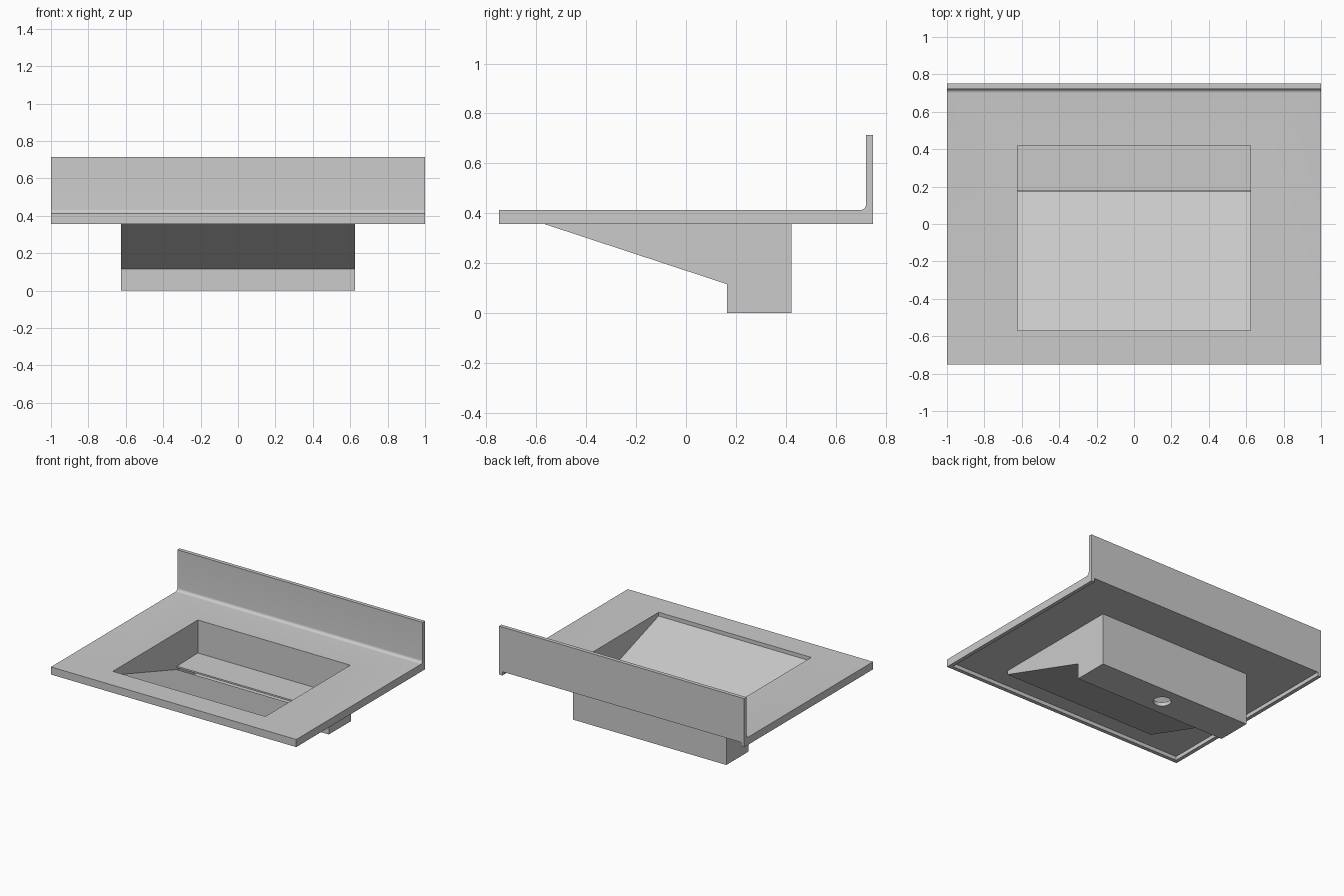
import bpy, bmesh, math

if "Cube" in bpy.data.objects:
    bpy.data.objects.remove(bpy.data.objects["Cube"])


def extrude_profile(name, pts, x0, x1):
    """Extrude a closed (y, z) profile from x0 to x1."""
    bm = bmesh.new()
    face = bm.faces.new([bm.verts.new((x0, y, z)) for y, z in pts])
    res = bmesh.ops.extrude_face_region(bm, geom=[face])
    new = [v for v in res["geom"] if isinstance(v, bmesh.types.BMVert)]
    bmesh.ops.translate(bm, verts=new, vec=(x1 - x0, 0, 0))
    bmesh.ops.recalc_face_normals(bm, faces=bm.faces[:])
    mesh = bpy.data.meshes.new(name)
    bm.to_mesh(mesh)
    bm.free()
    ob = bpy.data.objects.new(name, mesh)
    bpy.context.collection.objects.link(ob)
    return ob


def box(name, x0, x1, y0, y1, z0, z1):
    return extrude_profile(name, [(y0, z0), (y1, z0), (y1, z1), (y0, z1)], x0, x1)


def cut(ob, cutter):
    """Subtract cutter from ob, then drop the cutter."""
    mod = ob.modifiers.new("cut", "BOOLEAN")
    mod.operation = "DIFFERENCE"
    mod.solver = "EXACT"
    mod.object = cutter
    cutter.hide_render = True
    bpy.context.view_layer.objects.active = ob
    bpy.ops.object.modifier_apply(modifier=mod.name)
    bpy.data.objects.remove(cutter)


def smooth(ob):
    bpy.ops.object.select_all(action="DESELECT")
    ob.select_set(True)
    bpy.context.view_layer.objects.active = ob
    bpy.ops.object.shade_smooth_by_angle(angle=math.radians(30))


RIM, UNDER, TOP = 0.357, 0.385, 0.413   # apron bottom, slab underside, slab top
T = 0.028                               # sheet thickness
W, WALL = 0.625, 0.003                  # basin half width, basin wall

# Countertop with coved backsplash, cut open for the basin
r = 0.022
cove = [(0.722 - r + r * math.sin(a), TOP + r - r * math.cos(a))
        for a in (math.pi / 2 * i / 8 for i in range(9))]
top = extrude_profile("countertop", [(-0.75, UNDER), (0.75, UNDER), (0.75, 0.714), (0.722, 0.714)]
                      + cove[::-1] + [(-0.75, TOP)], -1, 1)
cut(top, box("opening_cutter", -W + WALL, W - WALL, -0.57, 0.42, 0.3, 0.5))
smooth(top)

# Apron around the front and both ends, open at the back
box("front_apron", -1, 1, -0.75, -0.75 + T, RIM, UNDER)
for side, s in (("left", -1), ("right", 1)):
    xs = sorted((s, s * (1 - T)))
    box(side + "_apron", *xs, -0.75 + T, 0.75, RIM, UNDER)

# Thin basin sides
side_profile = [(-0.57, UNDER), (-0.57, RIM), (0.165, 0.115), (0.165, 0),
                (0.423, 0), (0.423, UNDER)]
for side, s in (("left", -1), ("right", 1)):
    xs = sorted((s * W, s * (W - WALL)))
    extrude_profile(side + "_basin_wall", side_profile, *xs)

# Sloping ramp, back wall and trough front
xi = W - WALL
extrude_profile("ramp", [(-0.57, UNDER), (-0.57, RIM), (0.165, 0.115), (0.174, 0.142)], -xi, xi)
box("basin_back_wall", -xi, xi, 0.42, 0.423, 0, UNDER)
box("trough_front_wall", -xi, xi, 0.165, 0.168, 0, 0.123)

# Trough floor with a round drain hole
floor = box("trough_floor", -xi, xi, 0.168, 0.42, 0, T)
bpy.ops.mesh.primitive_cylinder_add(vertices=48, radius=0.06, depth=0.2, location=(0, 0.292, 0))
cut(floor, bpy.context.object)
smooth(floor)

# Slot cover resting over the trough, leaving a slit above the ramp
extrude_profile("slot_cover", [(0.178, 0.153), (0.42, 0.158), (0.42, 0.17), (0.178, 0.165)], -xi, xi)
